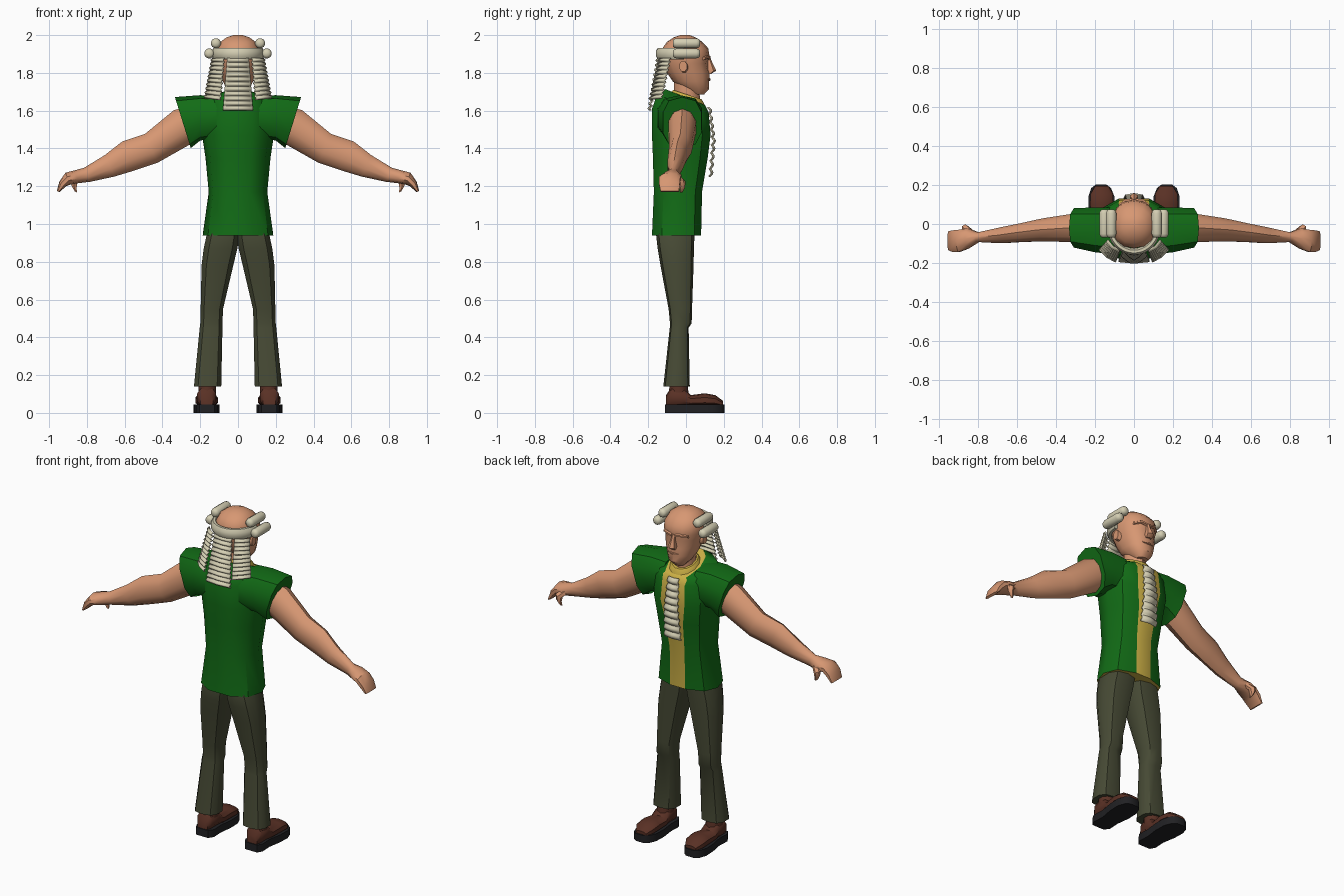
import bpy, bmesh, math
from mathutils import Vector as V

if "Cube" in bpy.data.objects:
    bpy.data.objects.remove(bpy.data.objects["Cube"])


def material(name, rgb):
    m = bpy.data.materials.new(name)
    m.diffuse_color = (*rgb, 1)
    m.use_nodes = True
    m.node_tree.nodes["Principled BSDF"].inputs["Base Color"].default_value = m.diffuse_color
    return m


SKIN = material("skin", (0.68, 0.31, 0.17))
GREEN = material("vest green", (0.006, 0.15, 0.008))
YELLOW = material("shirt yellow", (0.60, 0.43, 0.06))
OLIVE = material("trouser olive", (0.062, 0.068, 0.035))
BROWN = material("shoe brown", (0.10, 0.03, 0.018))
BLACK = material("sole black", (0.015, 0.015, 0.017))
CREAM = material("wig cream", (0.66, 0.62, 0.45))


def finish(bm, name, mats, mirror=False, angle=40, rule=None):
    """Turn a bmesh into an object, optionally mirrored across x."""
    bmesh.ops.recalc_face_normals(bm, faces=bm.faces)
    bm.normal_update()
    if rule:
        for f in bm.faces:
            f.material_index = rule(f)
    me = bpy.data.meshes.new(name)
    bm.to_mesh(me)
    bm.free()
    for m in mats:
        me.materials.append(m)
    ob = bpy.data.objects.new(name, me)
    bpy.context.collection.objects.link(ob)
    if mirror:
        ob.modifiers.new("mirror", 'MIRROR').use_mirror_merge = False
    bpy.ops.object.select_all(action='DESELECT')
    ob.select_set(True)
    bpy.context.view_layer.objects.active = ob
    bpy.ops.object.shade_smooth_by_angle(angle=math.radians(angle))
    return ob


def skin_rings(rings, caps=True):
    """Bridge equal-length point rings into a closed tube."""
    bm = bmesh.new()
    rows = [[bm.verts.new(p) for p in r] for r in rings]
    n = len(rows[0])
    for a, b in zip(rows, rows[1:]):
        for i in range(n):
            bm.faces.new((a[i], a[(i + 1) % n], b[(i + 1) % n], b[i]))
    if caps:
        bm.faces.new(rows[0])
        bm.faces.new(rows[-1])
    return bm


def oval(c, u, v, n=10, power=1.0):
    """Ring around c with half axes u and v; power below 1 squares it off."""
    c, u, v = V(c), V(u), V(v)
    pts = []
    for i in range(n):
        t = 2 * math.pi * (i + 0.5) / n
        a, b = math.cos(t), math.sin(t)
        a = math.copysign(abs(a) ** power, a)
        b = math.copysign(abs(b) ** power, b)
        pts.append(c + u * a + v * b)
    return pts


def upright(z, x0, x1, y0, y1, n=10, power=1.0, tilt=0):
    """Horizontal ring given by its x and y limits."""
    return oval(((x0 + x1) / 2, (y0 + y1) / 2, z), ((x1 - x0) / 2, 0, 0),
                (0, (y1 - y0) / 2, -tilt), n, power)


# Vest body with the shirt showing down the chest
def vest_ring(z, rx, yb, yf, w, tilt=0):
    half = [(w / rx, 1), (0.82, 0.72), (1, 0.1), (0.85, -0.6), (0.4, -1)]
    prof = half + [(-x, y) for x, y in reversed(half)]
    cy, ry = (yb + yf) / 2, (yf - yb) / 2
    return [V((x * rx, cy + y * ry, z - tilt * y)) for x, y in prof]


def vest_rule(f):
    c = f.calc_center_median()
    front = abs(c.x) < 0.01 and f.normal.y > 0.3
    return int(front or f.normal.z < -0.9)


vest = [(0.94, .187, -.18, .08, .05), (1.17, .155, -.17, .085, .05),
        (1.35, .172, -.175, .115, .06), (1.47, .19, -.18, .13, .08),
        (1.60, .19, -.18, .12, .075, .01), (1.65, .165, -.155, .105, .08, .03),
        (1.672, .10, -.11, .10, .07, .042)]
finish(skin_rings([vest_ring(*r) for r in vest]), "vest", [GREEN, YELLOW], rule=vest_rule)

# Flared cap sleeves
sleeve = [oval((.10, -.035, 1.565), (0, .125, 0), (0, 0, .11), 10, .75),
          oval((.20, -.03, 1.562), (0, .12, 0), (0, 0, .12), 10, .75),
          oval((.292, -.02, 1.537), (0, .105, 0), (.042, 0, .135), 10, .75)]
finish(skin_rings(sleeve), "sleeves", [GREEN], True)

# Shirt collar and neck
finish(skin_rings([upright(1.60, -.10, .10, -.09, .105, 12, 1, 0),
                   upright(1.665, -.085, .085, -.085, .10, 12, 1, .03),
                   upright(1.685, -.07, .07, -.07, .085, 12, 1, .025)]), "shirt_collar", [YELLOW])
finish(skin_rings([upright(1.6, -.06, .06, -.06, .075),
                   upright(1.78, -.06, .06, -.065, .07)]), "neck", [SKIN])

# Head
head = [(1.685, .035, .03, .095), (1.715, .062, -.02, .122), (1.755, .082, -.07, .122),
        (1.80, .094, -.10, .125), (1.85, .108, -.12, .115), (1.885, .114, -.125, .125),
        (1.93, .113, -.125, .118), (1.965, .094, -.10, .085), (1.988, .062, -.065, .05),
        (2.0, .025, -.03, .02)]
finish(skin_rings([upright(z, -r, r, a, b, 14, .9) for z, r, a, b in head]), "head", [SKIN], angle=35)

# Nose, brow, lips and ears
finish(skin_rings([oval((0, .115, 1.885), (.012, 0, 0), (0, .012, 0), 6),
                   oval((0, .125, 1.85), (.013, 0, 0), (0, .016, 0), 6),
                   oval((0, .13, 1.812), (.025, 0, 0), (0, .03, 0), 6),
                   oval((0, .122, 1.795), (.02, 0, 0), (0, .012, 0), 6)]), "nose", [SKIN])
finish(skin_rings([oval((x, y, z), (0, .012, 0), (0, 0, .009), 6)
                   for x, y, z in [(.01, .12, 1.878), (.045, .118, 1.885), (.08, .09, 1.877)]]),
       "brows", [SKIN], True)
finish(skin_rings([oval((x, y, 1.765), (0, .009, 0), (0, 0, h), 6)
                   for x, y, h in [(-.035, .11, .003), (0, .122, .009), (.035, .11, .003)]]),
       "lips", [SKIN])
finish(skin_rings([oval((.098, -.01, 1.83), (0, .022, 0), (0, 0, .03), 8),
                   oval((.118, -.015, 1.835), (0, .022, 0), (0, 0, .03), 8)]), "ears", [SKIN], True)

# Arms ending in a flat, curled hand: x, y, z, half height, half depth
arm = [(.20, -.02, 1.55, .09, .075), (.30, -.02, 1.51, .10, .077), (.46, -.03, 1.40, .083, .062),
       (.58, -.045, 1.36, .083, .05), (.68, -.058, 1.308, .062, .043), (.80, -.068, 1.26, .04, .026),
       (.855, -.075, 1.25, .036, .055), (.90, -.087, 1.24, .034, .06)]
rings = [oval((x, y, z), (0, d, 0), (.4 * h, 0, .92 * h), 10) for x, y, z, h, d in arm]
rings += [oval((.928, -.088, 1.212), (0, .057, 0), (.018, 0, .012), 10, .7),
          oval((.952, -.086, 1.172), (0, .05, 0), (.007, 0, .003), 10, .7)]
finish(skin_rings(rings), "arms_and_hands", [SKIN], True)
thumb = [(.835, -.05, 1.255, .02), (.868, -.022, 1.225, .02), (.868, -.02, 1.195, .015),
         (.858, -.025, 1.17, .008)]
finish(skin_rings([oval((x, y, z), (r, 0, r * .5), (0, r, 0), 6) for x, y, z, r in thumb]),
       "thumbs", [SKIN], True)

# Trouser legs with a crease at the knee
leg = [(1.0, -.01, .15, -.145, .045), (.94, -.01, .17, -.158, .045), (.87, 0, .185, -.15, .042),
       (.78, .022, .196, -.135, .04), (.55, .077, .2, -.092, .032), (.475, .08, .202, -.085, .03),
       (.45, .08, .205, -.086, .014), (.14, .086, .236, -.12, .02)]
finish(skin_rings([upright(*r, n=10, power=.75) for r in leg]), "trouser_legs", [OLIVE], True)

# Shoe soles: footprint given as y, inner x, outer x
foot = [(-.11, .125, .205), (-.08, .105, .222), (-.01, .108, .218), (.07, .098, .232),
        (.14, .100, .235), (.185, .118, .22), (.203, .142, .195)]
outline = [(a, y) for y, a, b in foot] + [(b, y) for y, a, b in reversed(foot)]
finish(skin_rings([[V((x, y, z)) for x, y in outline] for z in (0, .045)]), "shoe_soles", [BLACK], True)

# Shoe uppers: y, half width, top height
upper = [(-.105, .035, .09), (-.08, .052, .13), (-.01, .052, .125), (.025, .055, .09),
         (.10, .062, .10), (.155, .06, .09), (.195, .035, .06)]
finish(skin_rings([oval((.166, y, .06 + (t - .06) / 2 - .012), (w, 0, 0), (0, 0, (t - .04) / 2 + .006), 10, .8)
                   for y, w, t in upper]), "shoe_uppers", [BROWN], True)
finish(skin_rings([upright(.06, .115, .215, -.095, .02), upright(.17, .115, .21, -.085, .005)]),
       "ankles", [BROWN], True)

# Wig band wrapping the back of the head
band = []
for i in range(17):
    t = math.pi * i / 16
    d = V((math.cos(t), -math.sin(t), 0))
    band.append(oval((.122 * d.x, -.01 + .132 * d.y, 1.902), d * .019, (0, 0, .033), 8))
finish(skin_rings(band), "wig_band", [CREAM], angle=50)

# Wig side rolls with rounded ends
for name, x, z in (("upper_rolls", .117, 1.957), ("lower_rolls", .152, 1.903)):
    roll = [(-.07, .014), (-.062, .023), (-.05, .027), (.055, .027), (.067, .023), (.075, .014)]
    finish(skin_rings([oval((x, y, z), (r, 0, 0), (0, 0, r), 12) for y, r in roll]),
           name, [CREAM], True, 50)


def ruffle(name, path, out, waves, amp, mirror=False):
    """Corrugated strip; path holds (left, right) edge pairs from top to bottom."""
    bm = bmesh.new()
    rows, steps, out = [], waves * 6, V(out)
    for i in range(steps + 1):
        s = i / steps * (len(path) - 1)
        k = min(int(s), len(path) - 2)
        off = out * amp * abs(math.sin(math.pi * i / 6))
        ends = [V(path[k][e]).lerp(V(path[k + 1][e]), s - k) + off for e in (0, 1)]
        mid = (ends[0] + ends[1]) / 2 + out * .008
        rows.append([bm.verts.new(p) for p in (ends[0], mid, ends[1])])
    for a, b in zip(rows, rows[1:]):
        for j in (0, 1):
            bm.faces.new((a[j], a[j + 1], b[j + 1], b[j]))
    ob = finish(bm, name, [CREAM], mirror, 60)
    ob.modifiers.new("thickness", 'SOLIDIFY').thickness = .006


# Hanging wig tails and the neck ruffle
ruffle("back_tail", [((-.058, -.138, 1.88), (.058, -.138, 1.88)),
                     ((-.08, -.185, 1.60), (.08, -.185, 1.60))], (0, -1, 0), 11, .013)
ruffle("side_tails", [((.07, -.135, 1.88), (.135, -.08, 1.88)),
                      ((.09, -.19, 1.655), (.175, -.125, 1.665))], (.6, -.8, 0), 10, .013, True)
ruffle("neck_ruffle", [((-.035, .115, 1.62), (.035, .115, 1.62)),
                       ((-.045, .138, 1.44), (.045, .138, 1.44)),
                       ((-.055, .122, 1.25), (.055, .122, 1.25))], (0, 1, 0), 9, .013)
